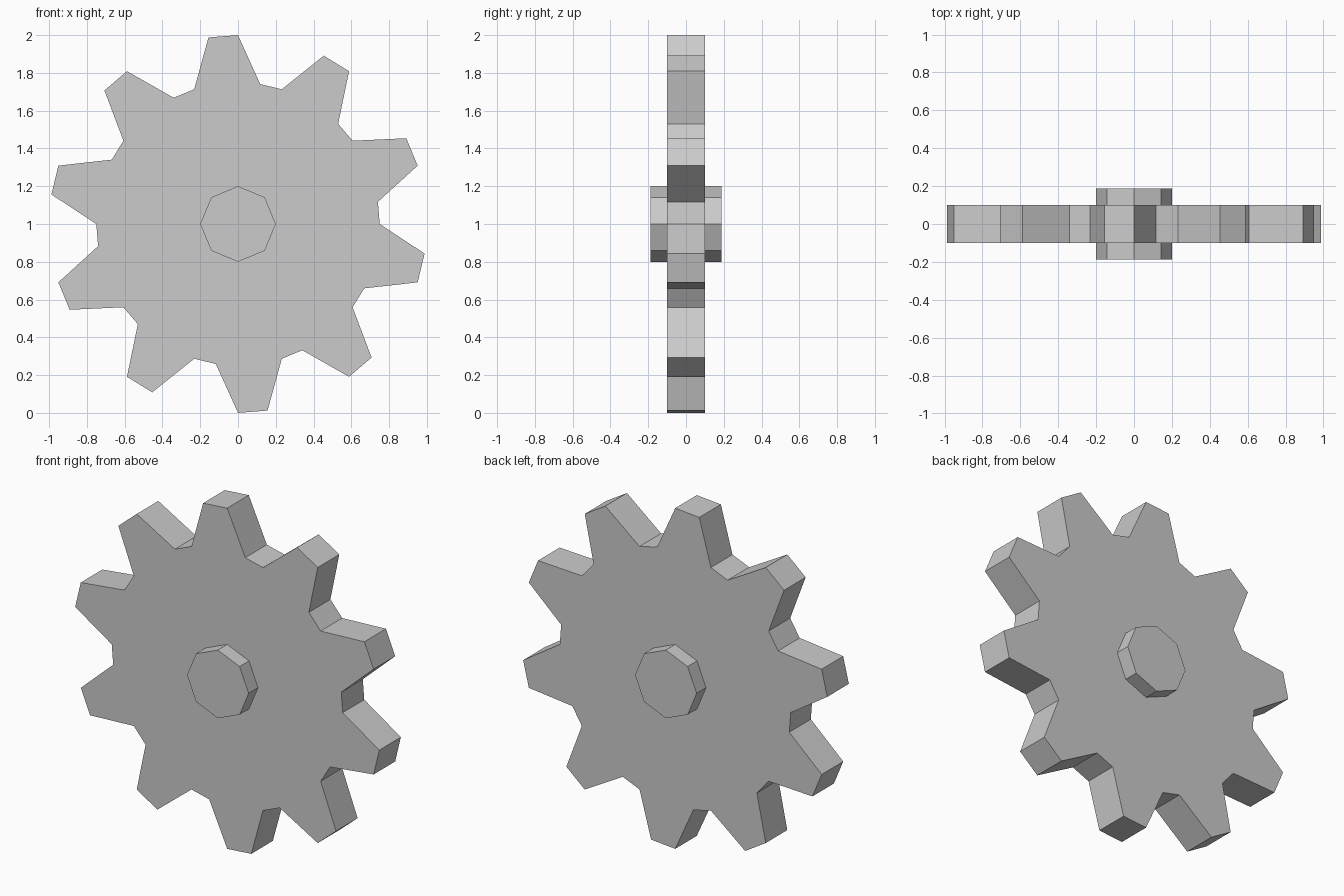
import bpy, bmesh
from math import sin, cos, tau

cube = bpy.data.objects.get("Cube")
if cube:
    bpy.data.objects.remove(cube, do_unlink=True)

# Light grey used for the whole gear
grey = bpy.data.materials.new("light_grey")
grey.use_nodes = True
color = (0.6, 0.6, 0.6, 1)
grey.diffuse_color = color
grey.node_tree.nodes["Principled BSDF"].inputs["Base Color"].default_value = color


def plate(name, radii, y0, y1):
    """Flat-sided disc along y: one rim corner per radius, evenly spaced."""
    bm = bmesh.new()
    n = len(radii)
    rim = [bm.verts.new((r * cos(tau * i / n), y0, 1 + r * sin(tau * i / n)))
           for i, r in enumerate(radii)]
    face = bm.faces.new(rim)
    ext = bmesh.ops.extrude_face_region(bm, geom=[face])
    top = [v for v in ext["geom"] if isinstance(v, bmesh.types.BMVert)]
    bmesh.ops.translate(bm, verts=top, vec=(0, y1 - y0, 0))
    bmesh.ops.recalc_face_normals(bm, faces=bm.faces)
    mesh = bpy.data.meshes.new(name)
    bm.to_mesh(mesh)
    bm.free()
    mesh.materials.append(grey)
    obj = bpy.data.objects.new(name, mesh)
    bpy.context.collection.objects.link(obj)
    return obj


# Toothed wheel: two root corners then two tip corners, ten times
plate("gear_wheel", [0.75, 0.75, 1, 1] * 10, -0.1, 0.1)

# Octagonal axle passing through the wheel
plate("axle", [0.2] * 8, -0.187, 0.187)
